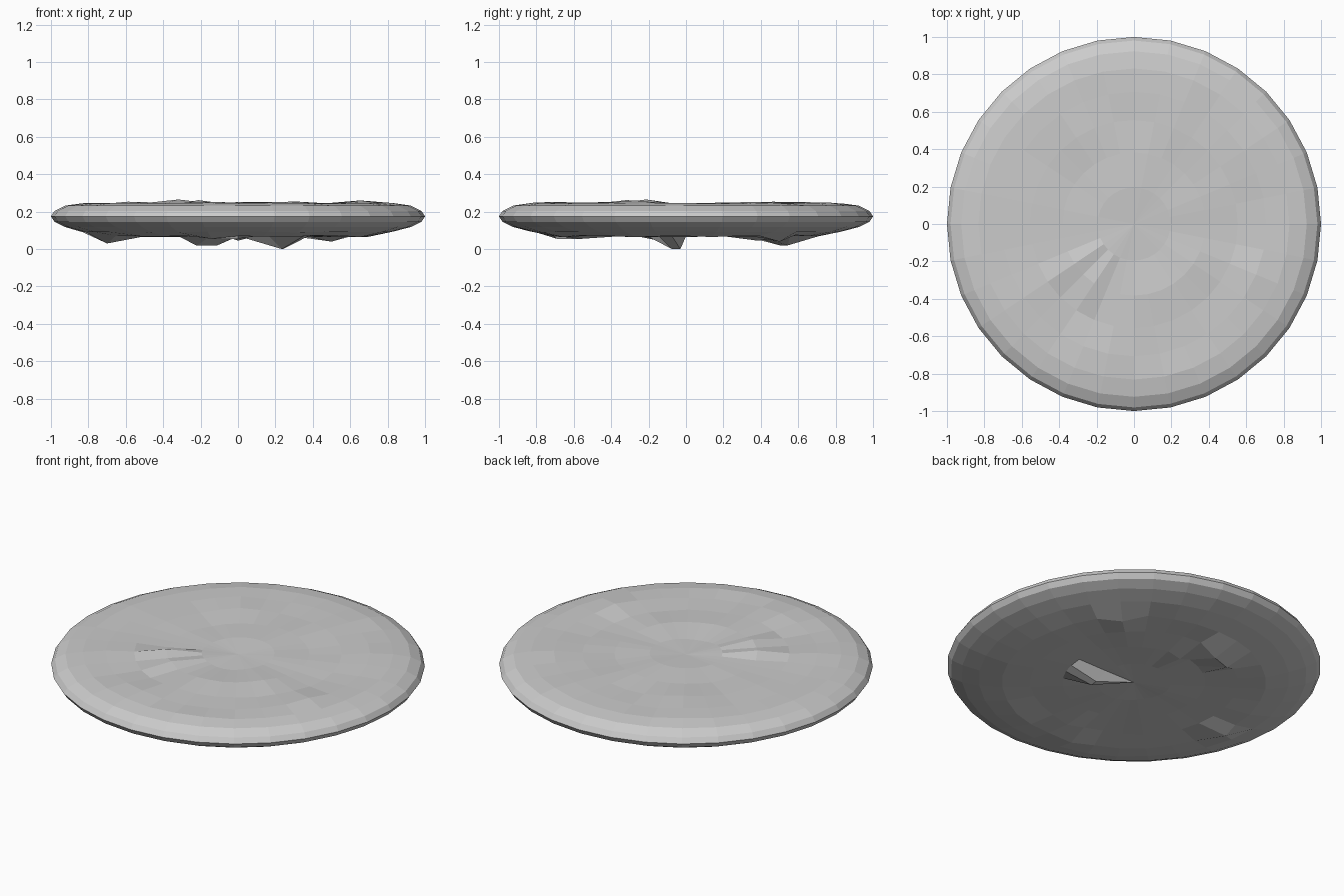
import bpy, bmesh, math
from mathutils import Vector, noise

if "Cube" in bpy.data.objects:
    bpy.data.objects.remove(bpy.data.objects["Cube"])

MID = 0.175  # height of the rim

# Flattened sphere: 32 segments, 16 rings
bm = bmesh.new()
bmesh.ops.create_uvsphere(bm, u_segments=32, v_segments=16, radius=1)

# Squash into a pancake with level faces and gentle unevenness
for v in bm.verts:
    x, y, c = v.co
    inner = min(1, max(0, (0.93 - math.hypot(x, y)) / 0.2))
    bump = noise.noise(Vector((x * 4 + 3.3, y * 4 + 1.7, c * 2))) * inner
    if c > 0:
        v.co.z = MID + min(0.15 * c, 0.07) + 0.014 * bump
    else:
        v.co.z = MID - min(-0.15 * c, 0.105) + 0.012 * bump

# Ragged drips hanging from the underside
drips = [(0.24, -0.03, 0.0), (0.235, -0.075, 0.0), (-0.70, -0.07, 0.03),
         (-0.11, 0.545, 0.02), (-0.22, 0.51, 0.018), (0.50, 0.50, 0.04),
         (-0.14, -0.69, 0.055), (0.0, -0.556, 0.055), (0.0, 0.383, 0.045)]
under = [v for v in bm.verts if v.co.z < MID - 0.02]
for d in drips:
    tip = Vector(d)
    v = min(under, key=lambda w: (w.co.xy - tip.xy).length)
    under.remove(v)
    v.co = tip

# Slight lumps on the upper side
for x, y, h in [(-0.3, -0.22, 0.265), (-0.2, -0.3, 0.262), (0.65, -0.27, 0.26)]:
    top = [w for w in bm.verts if w.co.z > MID + 0.02]
    v = min(top, key=lambda w: (w.co.xy - Vector((x, y))).length)
    v.co.z = h

mesh = bpy.data.meshes.new("pancake_disc")
bm.to_mesh(mesh)
bm.free()
disc = bpy.data.objects.new("pancake_disc", mesh)
bpy.context.collection.objects.link(disc)
